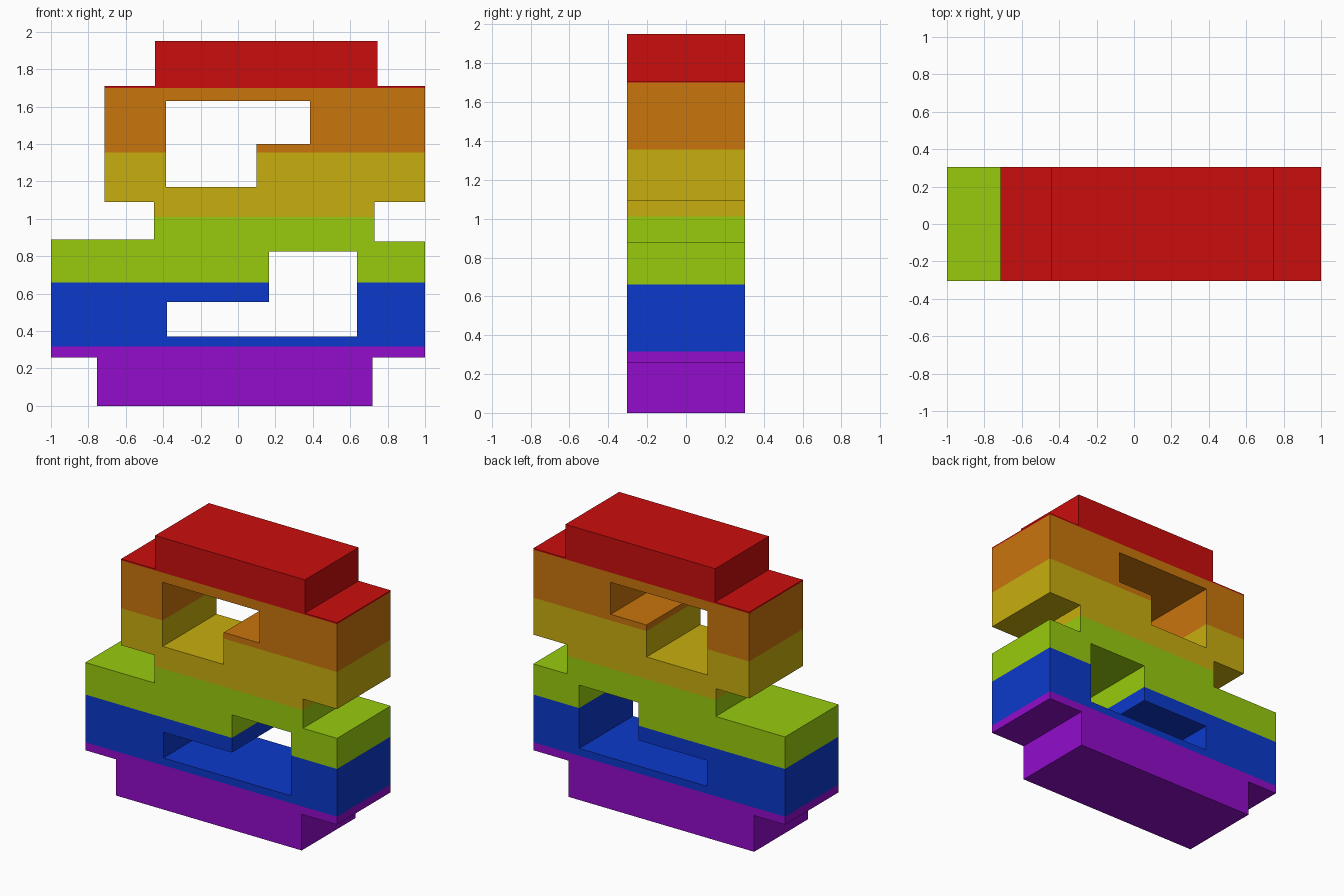
import bpy, bmesh
from mathutils import Vector

if "Cube" in bpy.data.objects:
    bpy.data.objects.remove(bpy.data.objects["Cube"])

HALF_DEPTH = 0.305

# Silhouette and the two through holes, as (x, z) points
OUTLINE = [(-.75, 0), (.72, 0), (.72, .26), (1, .26), (1, .88), (.73, .88),
           (.73, 1.09), (1, 1.09), (1, 1.71), (.745, 1.71), (.745, 1.95), (-.445, 1.95),
           (-.445, 1.71), (-.715, 1.71), (-.715, 1.09), (-.45, 1.09), (-.45, .89),
           (-1, .89), (-1, .26), (-.755, .26)]
OUTLINE[0] = (-.755, 0)
UPPER_HOLE = [(-.385, 1.17), (.10, 1.17), (.10, 1.40), (.385, 1.40), (.385, 1.63), (-.385, 1.63)]
LOWER_HOLE = [(-.38, .37), (.635, .37), (.635, .825), (.165, .825), (.165, .555), (-.38, .555)]

# Colour bands from the bottom up, and the heights where they change
BANDS = [("purple", (147, 12, 203)), ("blue", (12, 57, 203)), ("green", (152, 203, 14)),
         ("yellow", (200, 174, 14)), ("orange", (201, 117, 12)), ("red", (202, 13, 13))]
LEVELS = [.317, .66, 1.01, 1.356, 1.70]


def linear(c):
    c /= 255
    return c / 12.92 if c <= 0.04045 else ((c + 0.055) / 1.055) ** 2.4


# Fill the profile around its holes and extrude it front to back
bm = bmesh.new()
edges = []
for loop in (OUTLINE, UPPER_HOLE, LOWER_HOLE):
    verts = [bm.verts.new((x, -HALF_DEPTH, z)) for x, z in loop]
    edges += [bm.edges.new((v, verts[i - 1])) for i, v in enumerate(verts)]
bmesh.ops.triangle_fill(bm, edges=edges, use_beauty=True, normal=Vector((0, -1, 0)))
extruded = bmesh.ops.extrude_face_region(bm, geom=bm.faces[:], use_keep_orig=True)["geom"]
moved = [g for g in extruded if isinstance(g, bmesh.types.BMVert)]
bmesh.ops.translate(bm, verts=moved, vec=(0, 2 * HALF_DEPTH, 0))

# Cut at each colour change, then colour faces by height
for level in LEVELS:
    bmesh.ops.bisect_plane(bm, geom=bm.verts[:] + bm.edges[:] + bm.faces[:],
                           plane_co=(0, 0, level), plane_no=(0, 0, 1))
bmesh.ops.recalc_face_normals(bm, faces=bm.faces[:])
for face in bm.faces:
    height = face.calc_center_median().z
    face.material_index = sum(height > level for level in LEVELS)

mesh = bpy.data.meshes.new("striped_block_body")
bm.to_mesh(mesh)
bm.free()
for name, rgb in BANDS:
    mat = bpy.data.materials.new(name)
    mat.diffuse_color = (*map(linear, rgb), 1)
    mat.use_nodes = True
    mat.node_tree.nodes["Principled BSDF"].inputs["Base Color"].default_value = mat.diffuse_color
    mesh.materials.append(mat)
body = bpy.data.objects.new("striped_block_body", mesh)
bpy.context.collection.objects.link(body)
